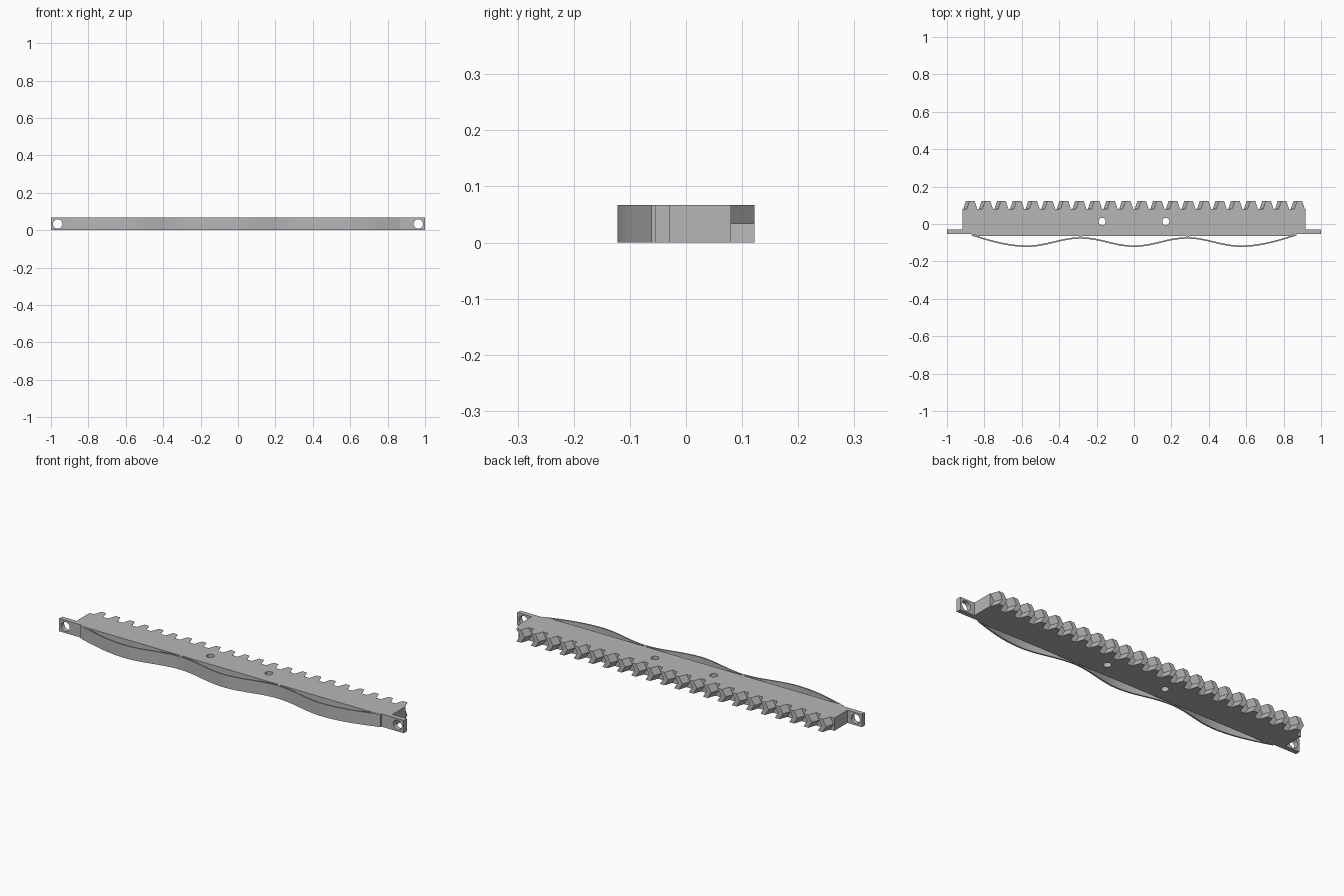
import bpy, bmesh, math

if "Cube" in bpy.data.objects:
    bpy.data.objects.remove(bpy.data.objects["Cube"], do_unlink=True)

HEIGHT = 0.067
MID = HEIGHT / 2

grey = bpy.data.materials.new("plain_grey")
grey.use_nodes = True
colour = (0.47, 0.47, 0.47, 1)
grey.diffuse_color = colour
grey.node_tree.nodes["Principled BSDF"].inputs["Base Color"].default_value = colour


def loft(bm, slices):
    """Join matching cross-sections, each a list of 3D points, into a closed solid."""
    rings = [[bm.verts.new(p) for p in s] for s in slices]
    n = len(rings[0])
    for a, b in zip(rings, rings[1:]):
        for i in range(n):
            j = (i + 1) % n
            bm.faces.new((a[i], a[j], b[j], b[i]))
    bm.faces.new(rings[0][::-1])
    bm.faces.new(rings[-1])


def finish(name, bm):
    bmesh.ops.recalc_face_normals(bm, faces=bm.faces)
    mesh = bpy.data.meshes.new(name)
    bm.to_mesh(mesh)
    bm.free()
    mesh.materials.append(grey)
    obj = bpy.data.objects.new(name, mesh)
    bpy.context.collection.objects.link(obj)
    return obj


def extrude(name, outline):
    bm = bmesh.new()
    loft(bm, [[(x, y, z) for x, y in outline] for z in (0, HEIGHT)])
    return finish(name, bm)


def select_only(obj):
    bpy.ops.object.select_all(action='DESELECT')
    obj.select_set(True)
    bpy.context.view_layer.objects.active = obj


def drill(obj, radius, location, rotation=(0, 0, 0)):
    bpy.ops.mesh.primitive_cylinder_add(vertices=32, radius=radius, depth=0.3,
                                        location=location, rotation=rotation)
    cutter = bpy.context.object
    cutter.hide_render = True
    mod = obj.modifiers.new("hole", 'BOOLEAN')
    mod.operation = 'DIFFERENCE'
    mod.solver = 'EXACT'
    mod.object = cutter
    select_only(obj)
    bpy.ops.object.modifier_apply(modifier=mod.name)
    bpy.data.objects.remove(cutter, do_unlink=True)


# Rack bar with a mounting tab at each end
half = [(0.83, -0.064), (0.87, -0.054), (1, -0.054), (1, -0.029),
        (0.917, -0.029), (0.917, 0.08)]
bar = extrude("rack_bar", half + [(-x, y) for x, y in reversed(half)])
for side in (-1, 1):
    drill(bar, 0.019, (side * 0.17, 0.014, MID))
    drill(bar, 0.025, (side * 0.964, -0.04, MID), (math.pi / 2, 0, 0))

# Herringbone teeth along the back
COUNT = 22
PITCH = 2 * 0.917 / COUNT
ROOT, TIP, SHIFT = 0.028, 0.0135, 0.01
bm = bmesh.new()
for i in range(COUNT):
    cx = -0.917 + PITCH * (i + 0.5)
    loft(bm, [[(cx + s - ROOT, 0.079, z), (cx + s + ROOT, 0.079, z),
               (cx + s + TIP, 0.1225, z), (cx + s - TIP, 0.1225, z)]
              for z, s in ((0, SHIFT), (MID, -SHIFT), (HEIGHT, SHIFT))])
finish("herringbone_teeth", bm)

# Wavy leaf spring along the front
LOBE, END, THICK = 0.57, 0.87, 0.008


def wave(x):
    x = abs(x)
    if x <= LOBE:
        return -0.0965 - 0.022 * math.cos(2 * math.pi * x / LOBE)
    t = (x - LOBE) / (END - LOBE)
    return -0.1185 + 0.061 * (1 - math.cos(t * math.pi / 2))


STEPS = 120
xs = [-END + 2 * END * i / STEPS for i in range(STEPS + 1)]
spring = extrude("leaf_spring",
                 [(x, wave(x) - THICK / 2) for x in xs]
                 + [(x, wave(x) + THICK / 2) for x in reversed(xs)])
select_only(spring)
bpy.ops.object.shade_smooth_by_angle(angle=math.radians(30))

# Small posts joining the spring to the bar
for side, label in ((1, "left"), (-1, "right")):
    cx = side * LOBE / 2
    extrude(label + "_spring_post",
            [(cx - 0.008, -0.074), (cx + 0.008, -0.074),
             (cx + 0.008, -0.063), (cx - 0.008, -0.063)])
